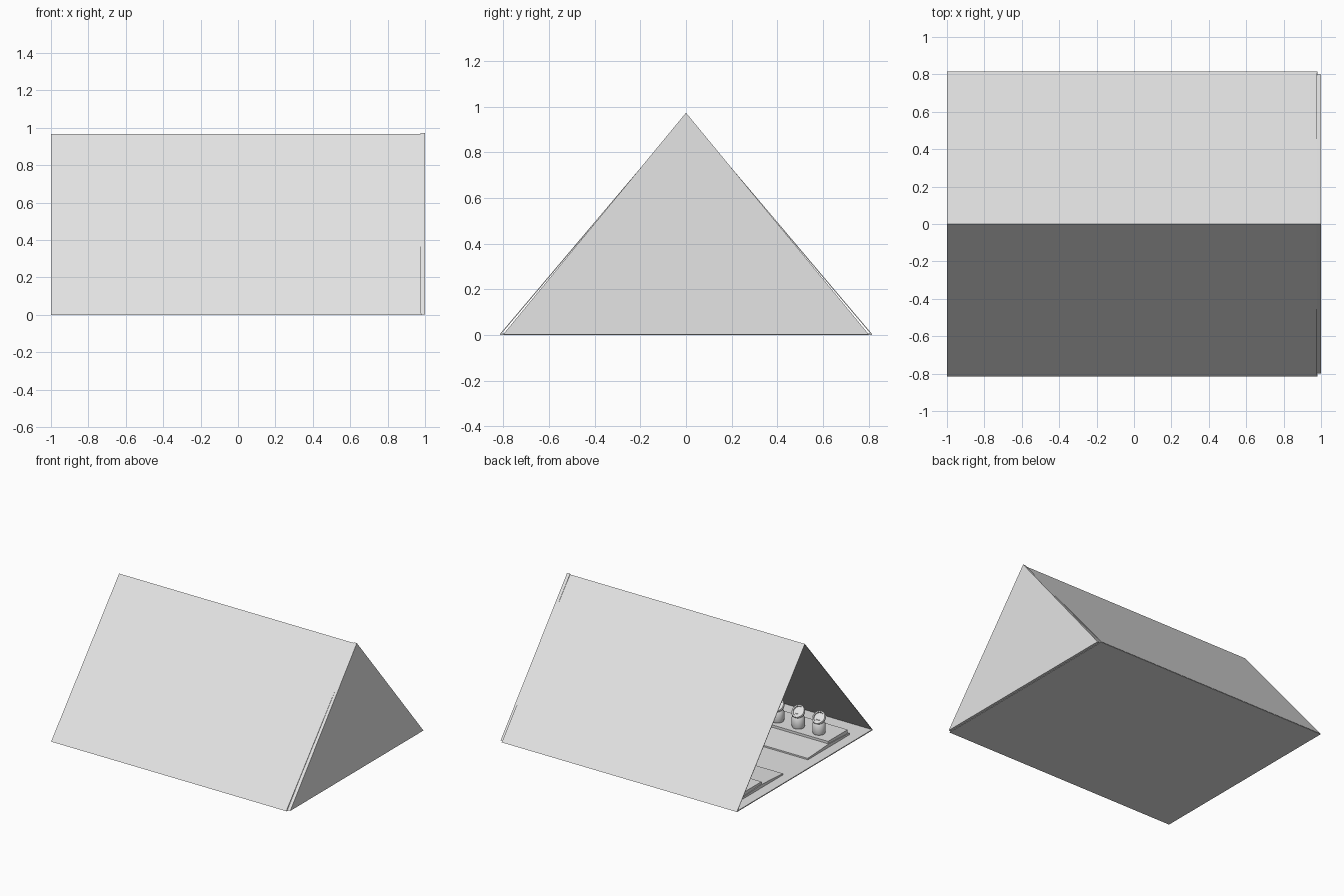
import bpy, math
from mathutils import Matrix, Vector

if "Cube" in bpy.data.objects:
    bpy.data.objects.remove(bpy.data.objects["Cube"])

grey = bpy.data.materials.new("light_grey")
grey.diffuse_color = (0.78, 0.78, 0.78, 1)
grey.use_nodes = True
grey.node_tree.nodes["Principled BSDF"].inputs["Base Color"].default_value = grey.diffuse_color


def prism(name, profile, x0, x1):
    """Extrude a closed (y, z) profile along x."""
    n = len(profile)
    verts = [(x, y, z) for x in (x0, x1) for y, z in profile]
    faces = [(i, (i + 1) % n, n + (i + 1) % n, n + i) for i in range(n)]
    faces += [tuple(range(n))[::-1], tuple(range(n, 2 * n))]
    me = bpy.data.meshes.new(name)
    me.from_pydata(verts, [], faces)
    ob = bpy.data.objects.new(name, me)
    bpy.context.collection.objects.link(ob)
    me.materials.append(grey)
    # consistent outward normals
    bpy.context.view_layer.objects.active = ob
    ob.select_set(True)
    bpy.ops.object.mode_set(mode='EDIT')
    bpy.ops.mesh.select_all(action='SELECT')
    bpy.ops.mesh.normals_make_consistent(inside=False)
    bpy.ops.object.mode_set(mode='OBJECT')
    ob.select_set(False)
    return ob


def lathe(name, profile, matrix, seg=20):
    """Revolve an (r, z) profile, closed at both ends, and place it."""
    n = len(profile)
    verts, faces = [], []
    for s in range(seg):
        a = 2 * math.pi * s / seg
        verts += [matrix @ Vector((r * math.cos(a), r * math.sin(a), z)) for r, z in profile]
        t = (s + 1) % seg
        faces += [(s * n + i, t * n + i, t * n + i + 1, s * n + i + 1) for i in range(n - 1)]
    faces.append(tuple(s * n for s in range(seg))[::-1])
    faces.append(tuple(s * n + n - 1 for s in range(seg)))
    me = bpy.data.meshes.new(name)
    me.from_pydata(verts, [], faces)
    ob = bpy.data.objects.new(name, me)
    bpy.context.collection.objects.link(ob)
    me.materials.append(grey)
    bpy.context.view_layer.objects.active = ob
    ob.select_set(True)
    bpy.ops.object.shade_smooth_by_angle(angle=math.radians(35))
    ob.select_set(False)
    return ob


W, H, T = 0.815, 0.967, 0.004

# Floor sheet and closed end wall
prism("floor", [(-W, 0), (W, 0), (W - 0.005, 0.007), (-W + 0.005, 0.007)], -1, 0.98)
prism("end_wall", [(-0.80, 0.003), (0.80, 0.003), (0, 0.973)], 0.975, 1.0)

for side, label in ((-1, "front"), (1, "back")):
    # Sloping roof sheet
    prism(label + "_roof", [(side * W, 0.004), (0, H), (0, H - 1.5 * T),
                            (side * (W - 1.3 * T), 0.004)], -1, 0.978)
    # Tray with a gently sloping inner board and a raised shelf
    prism(label + "_tray", [(side * 0.15, 0.005), (side * 0.65, 0.005),
                            (side * 0.65, 0.020), (side * 0.40, 0.032),
                            (side * 0.15, 0.018)], -0.92, 0.92)
    prism(label + "_shelf", [(side * 0.40, 0.01), (side * 0.635, 0.01),
                             (side * 0.635, 0.05), (side * 0.40, 0.05)], -0.915, 0.915)
    # Row of pots with tilted round heads facing the aisle
    for i in range(10):
        x = -0.783 + i * 0.174
        lathe(f"{label}_pot_{i}", [(0.042, 0), (0.046, 0.01), (0.046, 0.07), (0.034, 0.09),
                                   (0.022, 0.105)],
              Matrix.Translation((x, side * 0.48, 0.05)))
        tilt = Matrix.Rotation(side * math.radians(45), 4, 'X')
        lathe(f"{label}_head_{i}", [(0.03, -0.014), (0.048, -0.01), (0.052, 0.0), (0.048, 0.01),
                                    (0.038, 0.01), (0.036, 0.003)],
              Matrix.Translation((x, side * 0.48, 0.165)) @ tilt)
